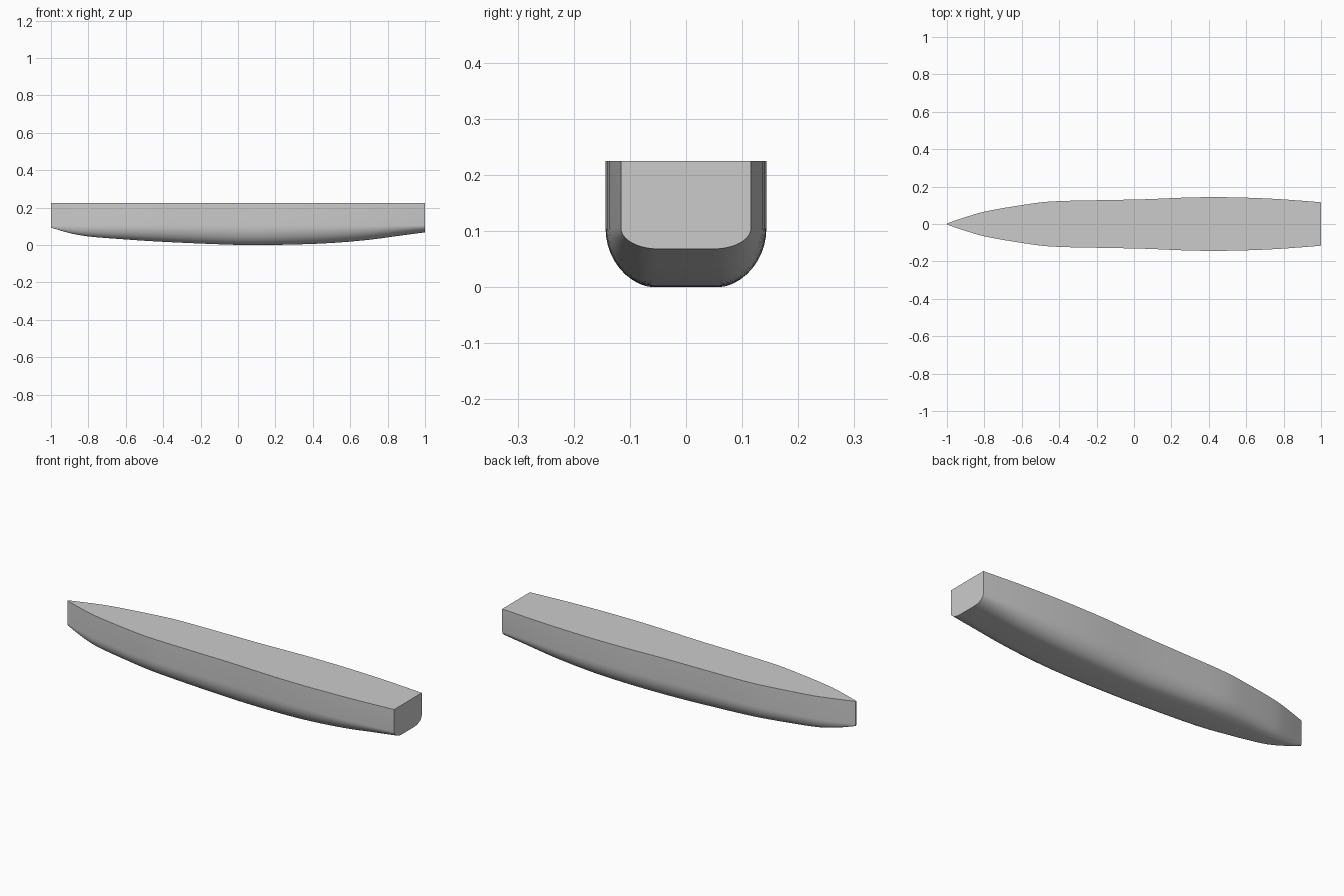
import bpy, bmesh, math

cube = bpy.data.objects.get("Cube")
if cube:
    bpy.data.objects.remove(cube)

DECK_Z = 0.225
BILGE_Z = 0.105      # height where the straight topsides begin to curve
FLAT = 0.42          # flat bottom as a share of the half width
ARC_STEPS = 10
SUBSTEPS = 4

# Stations from bow to stern: x, half width, keel height
STATIONS = [
    (-1.0, 0.003, 0.093), (-0.9, 0.037, 0.064), (-0.8, 0.066, 0.046),
    (-0.6, 0.101, 0.030), (-0.45, 0.120, 0.020), (-0.2, 0.127, 0.008),
    (0.05, 0.132, 0.0), (0.3, 0.142, 0.003), (0.5, 0.143, 0.011),
    (0.7, 0.137, 0.028), (0.85, 0.128, 0.048), (1.0, 0.116, 0.068),
]


def fair(stations):
    """Smooth curve through the stations, keeping x evenly stepped."""
    def slope(i, k):
        a = stations[max(i - 1, 0)]
        b = stations[min(i + 1, len(stations) - 1)]
        return (b[k] - a[k]) / (b[0] - a[0])

    rows = []
    for i in range(len(stations) - 1):
        p, q = stations[i], stations[i + 1]
        h = q[0] - p[0]
        for s in range(SUBSTEPS):
            t = s / SUBSTEPS
            row = [p[0] + h * t]
            for k in (1, 2):
                row.append((2*t**3 - 3*t**2 + 1) * p[k] + (t**3 - 2*t**2 + t) * h * slope(i, k)
                           + (3*t**2 - 2*t**3) * q[k] + (t**3 - t**2) * h * slope(i + 1, k))
            rows.append(row)
    return rows + [stations[-1]]


def section(x, half, keel):
    """U-shaped frame: straight sides, round bilges and a flat bottom."""
    side = [(half, DECK_Z)]
    flat = half * FLAT
    for s in range(ARC_STEPS + 1):
        a = math.pi / 2 * s / ARC_STEPS
        side.append((flat + (half - flat) * math.cos(a),
                     BILGE_Z - (BILGE_Z - keel) * math.sin(a)))
    return [(x, y, z) for y, z in side] + [(x, -y, z) for y, z in reversed(side)]


# Grey paint
paint = bpy.data.materials.new("grey_paint")
paint.use_nodes = True
grey = (0.6, 0.6, 0.6, 1)
paint.diffuse_color = grey
paint.node_tree.nodes["Principled BSDF"].inputs["Base Color"].default_value = grey

# Hull: lofted frames, closed with deck, stem and transom
bm = bmesh.new()
rings = [[bm.verts.new(p) for p in section(*row)] for row in fair(STATIONS)]
for a, b in zip(rings, rings[1:]):
    n = len(a)
    for j in range(n):
        k = (j + 1) % n
        bm.faces.new((a[j], a[k], b[k], b[j]))
bm.faces.new(rings[0])
bm.faces.new(rings[-1])
bmesh.ops.recalc_face_normals(bm, faces=bm.faces)
mesh = bpy.data.meshes.new("hull")
bm.to_mesh(mesh)
bm.free()
mesh.materials.append(paint)
hull = bpy.data.objects.new("hull", mesh)
bpy.context.collection.objects.link(hull)

bpy.ops.object.select_all(action='DESELECT')
hull.select_set(True)
bpy.context.view_layer.objects.active = hull
bpy.ops.object.shade_smooth_by_angle(angle=math.radians(35))
